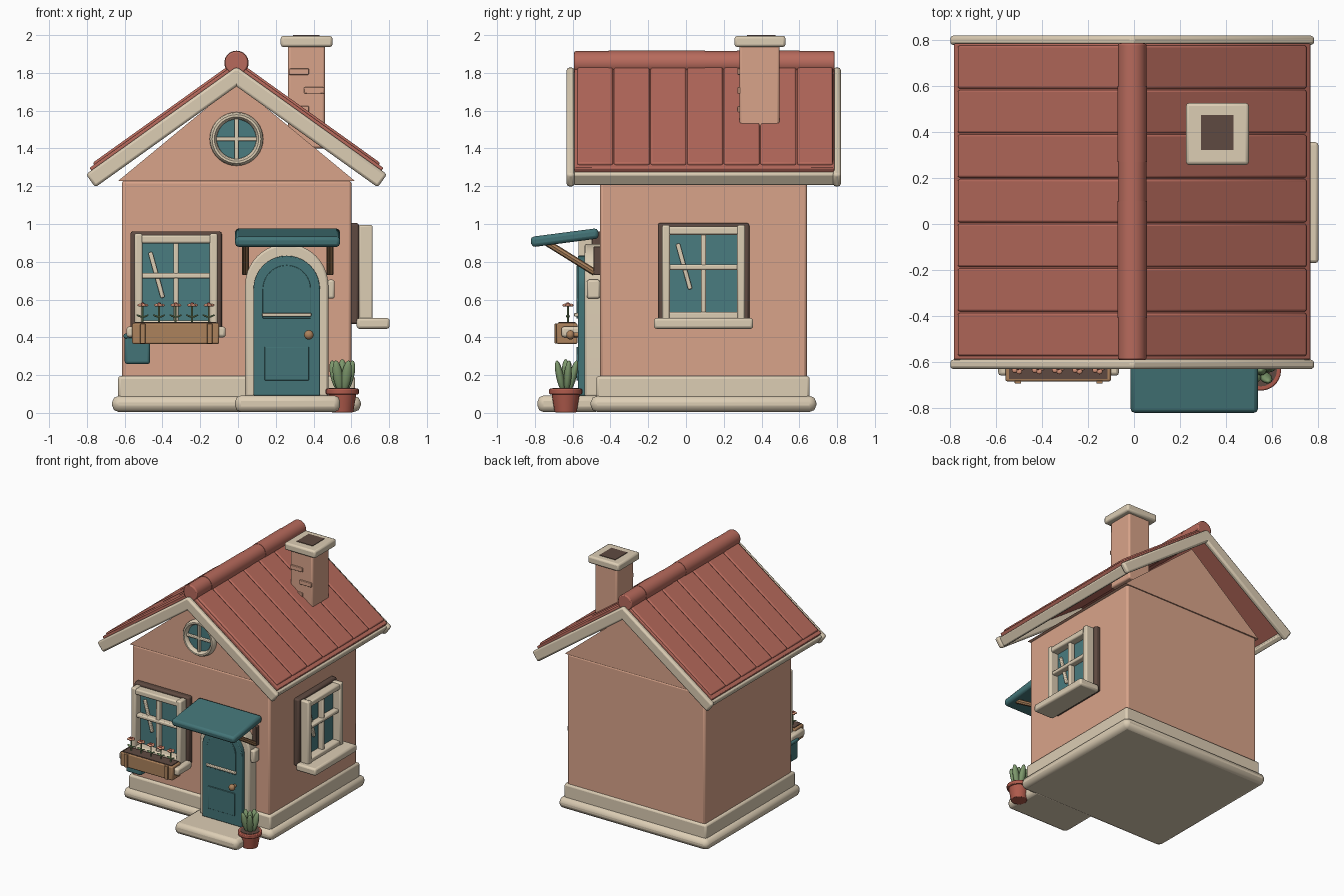
import bpy, bmesh, math
from math import sin, cos, pi
from mathutils import Vector, Matrix

cube = bpy.data.objects.get("Cube")
if cube:
    bpy.data.objects.remove(cube, do_unlink=True)


def material(name, r, g, b):
    m = bpy.data.materials.new(name)
    col = [(c / 255 / 12.92 if c < 11 else ((c / 255 + .055) / 1.055) ** 2.4) for c in (r, g, b)] + [1]
    m.use_nodes = True
    m.diffuse_color = col
    m.node_tree.nodes["Principled BSDF"].inputs["Base Color"].default_value = col
    return m


WALL = material("peach plaster", 217, 164, 138)
CREAM = material("cream trim", 220, 205, 180)
RED = material("roof red", 183, 106, 92)
TEAL = material("teal paint", 67, 116, 119)
GLASS = material("window glass", 74, 124, 128)
DARK = material("dark brown", 95, 74, 65)
WOOD = material("wood", 172, 130, 92)
GREEN = material("leaf green", 125, 152, 108)
POT = material("terracotta", 176, 91, 76)
PINK = material("petal pink", 218, 150, 122)


def finish(name, mat, bevel=0.0, segments=2, scale=None):
    """Name, colour, bevel and shade the active object."""
    ob = bpy.context.object
    ob.name = name
    ob.data.materials.append(mat)
    if scale:
        ob.scale = scale
        bpy.ops.object.transform_apply(location=False, rotation=False, scale=True)
    if bevel:
        mod = ob.modifiers.new("bevel", "BEVEL")
        mod.width, mod.segments = bevel, segments
    bpy.ops.object.shade_smooth_by_angle(angle=math.radians(35))
    return ob


def box(name, lo, hi, mat, bevel=0.008, rot=(0, 0, 0)):
    """Box between two corners, turned about its own centre."""
    lo, hi = Vector(lo), Vector(hi)
    bpy.ops.mesh.primitive_cube_add(size=1, location=(lo + hi) / 2, rotation=rot)
    return finish(name, mat, bevel, scale=hi - lo)


def rod(name, a, b, r, mat, r2=None, sides=20, bevel=0):
    """Cylinder or cone from point a to point b."""
    a, b = Vector(a), Vector(b)
    rot = (b - a).to_track_quat('Z', 'Y').to_euler()
    bpy.ops.mesh.primitive_cone_add(vertices=sides, radius1=r, radius2=r if r2 is None else r2,
                                    depth=(b - a).length, location=(a + b) / 2, rotation=rot)
    return finish(name, mat, bevel)


def ball(name, loc, scale, mat, rot=(0, 0, 0)):
    bpy.ops.mesh.primitive_uv_sphere_add(segments=16, ring_count=10, radius=1, location=loc, rotation=rot)
    return finish(name, mat, scale=scale)


def ring(name, loc, major, minor, mat, rot=(0, 0, 0), scale=None):
    bpy.ops.mesh.primitive_torus_add(major_radius=major, minor_radius=minor, major_segments=36,
                                     minor_segments=10, location=loc, rotation=rot)
    return finish(name, mat, scale=scale)


def prism(name, pts, y0, y1, mat, bevel=0):
    """Profile in x and z, extruded along y."""
    bm = bmesh.new()
    face = bm.faces.new([bm.verts.new((x, y0, z)) for x, z in pts])
    new = bmesh.ops.extrude_face_region(bm, geom=[face])["geom"]
    bmesh.ops.translate(bm, vec=(0, y1 - y0, 0), verts=[v for v in new if isinstance(v, bmesh.types.BMVert)])
    bmesh.ops.recalc_face_normals(bm, faces=bm.faces)
    me = bpy.data.meshes.new(name)
    bm.to_mesh(me)
    bm.free()
    ob = bpy.data.objects.new(name, me)
    bpy.context.collection.objects.link(ob)
    bpy.ops.object.select_all(action='DESELECT')
    ob.select_set(True)
    bpy.context.view_layer.objects.active = ob
    return finish(name, mat, bevel)


def arch(cx, half, z0, z1):
    """Round-topped outline with its crown at z1."""
    top = [(cx + half * cos(pi * i / 20), z1 - half + half * sin(pi * i / 20)) for i in range(21)]
    return [(cx - half, z0), (cx + half, z0)] + top


CX, FRONT, BACK = -.008, -.455, .64

# Base, walls and gable
box("foundation_slab", (-.667, -.505, .005), (.65, .69, .09), CREAM, .035)
box("plinth", (-.635, -.475, .07), (.62, .655, .195), CREAM, .015)
box("door_step", (-.015, -.785, .005), (.54, -.45, .092), CREAM, .03)
box("walls", (-.615, FRONT, .15), (.6, BACK, 1.23), WALL, .015)
prism("gable", [(CX - .628, 1.227), (CX + .628, 1.227), (CX, 1.745)], FRONT - .003, BACK + .003, WALL)

# Roof: each layer is a sloping board hung from the ridge line
SLOPE = math.atan(.715)


def slope_board(name, side, top, start, end, thick, y0, y1, mat, bevel):
    a, b = start / cos(SLOPE), end / cos(SLOPE)
    mid = (a + b) / 2
    x = mid * cos(SLOPE) - thick / 2 * sin(SLOPE)
    z = top - mid * sin(SLOPE) - thick / 2 * cos(SLOPE)
    c = Vector((CX + side * x, (y0 + y1) / 2, z))
    h = Vector((b - a, y1 - y0, thick)) / 2
    return box(name, c - h, c + h, mat, bevel, (0, side * SLOPE, 0))


for side, word in ((-1, "right"), (1, "left")):
    slope_board(word + "_roof_deck", side, 1.853, 0, .778, .04, -.59, .785, RED, .006)
    for i in range(7):
        y = -.578 + i * .194
        slope_board(word + "_roof_panel", side, 1.868, .02, .762, .035, y + .003, y + .191, RED, .009)
    for y, end in ((-.632, "front"), (.778, "back")):
        slope_board(word + "_" + end + "_bargeboard", side, 1.833, 0, .797, .085, y, y + .042, CREAM, .014)
    x = CX + side * .742
    box(word + "_eave_fascia", (x - .02, -.6, 1.208), (x + .02, .79, 1.282), CREAM, .01, (0, side * SLOPE, 0))

# Ridge roll with overlapping collars
rod("ridge_roll", (CX, -.592, 1.853), (CX, .787, 1.853), .062, RED, sides=32, bevel=.008)
for y0, y1 in ((-.41, .1), (.27, .6)):
    rod("ridge_collar", (CX, y0, 1.853), (CX, y1, 1.853), .0645, RED, sides=32)

# Chimney
box("chimney", (.265, .283, 1.4), (.46, .495, 1.95), WALL, .012)
box("chimney_cap", (.226, .257, 1.937), (.5, .527, 1.996), CREAM, .014)
box("chimney_opening", (.292, .323, 1.99), (.432, .475, 2), DARK, 0)
for x, z in ((.27, 1.79), (.35, 1.69), (.27, 1.59)):
    box("chimney_brick", (x, .272, z), (x + .105, .29, z + .034), WALL, .004)

# Round gable window
box_y = FRONT - .012
rod("round_glass", (CX, FRONT + .02, 1.45), (CX, box_y, 1.45), .115, GLASS, sides=40)
ring("round_frame", (CX, FRONT - .012, 1.45), .123, .019, CREAM, (pi / 2, 0, 0), (1, 1, 1.8))
box("round_mullion", (CX - .011, box_y - .018, 1.34), (CX + .011, box_y, 1.56), CREAM, .005)
box("round_transom", (CX - .11, box_y - .018, 1.439), (CX + .11, box_y, 1.461), CREAM, .005)


# Sash window, built facing -y then turned into place
def window(label, origin, angle):
    parts = [
        box(label + "_window_backing", (-.242, -.042, -.03), (.242, .01, .505), DARK, .012),
        box(label + "_window_glass", (-.2, -.05, .01), (.2, -.035, .47), GLASS, 0),
        box(label + "_window_sill", (-.263, -.205, -.055), (.263, -.03, .002), CREAM, .014),
        box(label + "_window_head", (-.212, -.11, .443), (.212, -.04, .487), CREAM, .01),
        box(label + "_window_foot", (-.212, -.11, -.005), (.212, -.04, .035), CREAM, .01),
        box(label + "_window_mullion", (-.014, -.095, .02), (.014, -.05, .46), CREAM, .008),
        box(label + "_window_transom", (-.2, -.1, .257), (.2, -.05, .285), CREAM, .008),
        box(label + "_glass_glint", (-.115, -.068, .15), (-.092, -.045, .4), CREAM, .006, (0, -.27, 0)),
    ]
    for s in (-1, 1):
        x = s * .199
        parts.append(box(label + "_window_jamb", (x - .021, -.115, -.01), (x + .021, -.04, .495), CREAM, .01))
    turn = Matrix.Translation(origin) @ Matrix.Rotation(angle, 4, 'Z')
    for p in parts:
        p.matrix_world = turn @ Matrix.LocRotScale(p.location, p.rotation_euler, None)


window("front", (-.328, FRONT, .455), 0)
window("side", (.598, .093, .5), pi / 2)

# Flower box
box("flower_box", (-.56, -.685, .365), (-.1, -.575, .475), WOOD, .008)
box("flower_soil", (-.545, -.675, .47), (-.115, -.585, .48), DARK, 0)
for x in (-.505, -.15):
    box("flower_box_strap", (x - .014, -.695, .367), (x + .014, -.68, .473), WOOD, .003)
for i in range(5):
    x, y = -.505 + i * .0875, -.625
    rod("flower_stem", (x, y, .47), (x, y, .57), .005, GREEN, sides=8)
    for s in (-1, 1):
        ball("flower_leaf", (x + s * .016, y, .512), (.018, .01, .005), GREEN, (0, -s * .4, 0))
    for k in range(5):
        t = 2 * pi * k / 5
        ball("flower_petal", (x + .017 * cos(t), y + .017 * sin(t), .57), (.013, .013, .008), PINK)
    ball("flower_centre", (x, y, .577), (.01, .01, .008), POT)

# Letter box
box("letter_box", (-.6, -.56, .258), (-.465, FRONT, .42), TEAL, .014)
box("letter_box_lid", (-.605, -.567, .395), (-.46, FRONT, .42), TEAL, .008)

# Door
DX = .258
prism("door_surround", arch(DX, .22, .085, .895), -.537, -.44, CREAM, .012)
prism("door_leaf", arch(DX, .176, .092, .832), -.572, -.5, TEAL, .006)
prism("door_upper_panel", arch(DX, .127, .5, .782), -.58, -.57, TEAL, .003)
box("door_lower_panel", (DX - .117, -.58, .172), (DX + .117, -.57, .35), TEAL, .003)
box("door_rail", (DX - .13, -.592, .51), (DX + .13, -.57, .53), CREAM, .005)
rod("door_knob_stem", (.375, -.57, .413), (.375, -.61, .413), .012, WOOD)
ball("door_knob", (.375, -.612, .413), (.025, .022, .025), WOOD)
box("door_bell", (.472, -.525, .605), (.512, FRONT, .705), CREAM, .012)

# Awning and its brackets
box("awning", (-.015, -.822, .9), (.54, -.462, .955), TEAL, .018, (.13, 0, 0))
for x in (.04, .487):
    rod("awning_bracket", (x, -.735, .9), (x, -.485, .745), .018, WOOD, sides=8)
    box("bracket_foot", (x - .018, -.49, .73), (x + .018, -.45, .88), DARK, .004)

# Potted plant
PX, PY = .552, -.637
rod("pot_body", (PX, PY, .003), (PX, PY, .11), .058, POT, .076, 28, .004)
rod("pot_rim", (PX, PY, .098), (PX, PY, .128), .088, POT, sides=28, bevel=.006)
rod("pot_soil", (PX, PY, .12), (PX, PY, .131), .07, DARK)
for k in range(5):
    t = 2 * pi * k / 5 + .3
    ball("plant_leaf", (PX + .038 * cos(t), PY + .038 * sin(t), .195), (.026, .02, .085), GREEN,
         (-.25 * sin(t), .25 * cos(t), 0))
ball("plant_leaf", (PX, PY, .205), (.025, .022, .08), GREEN)
